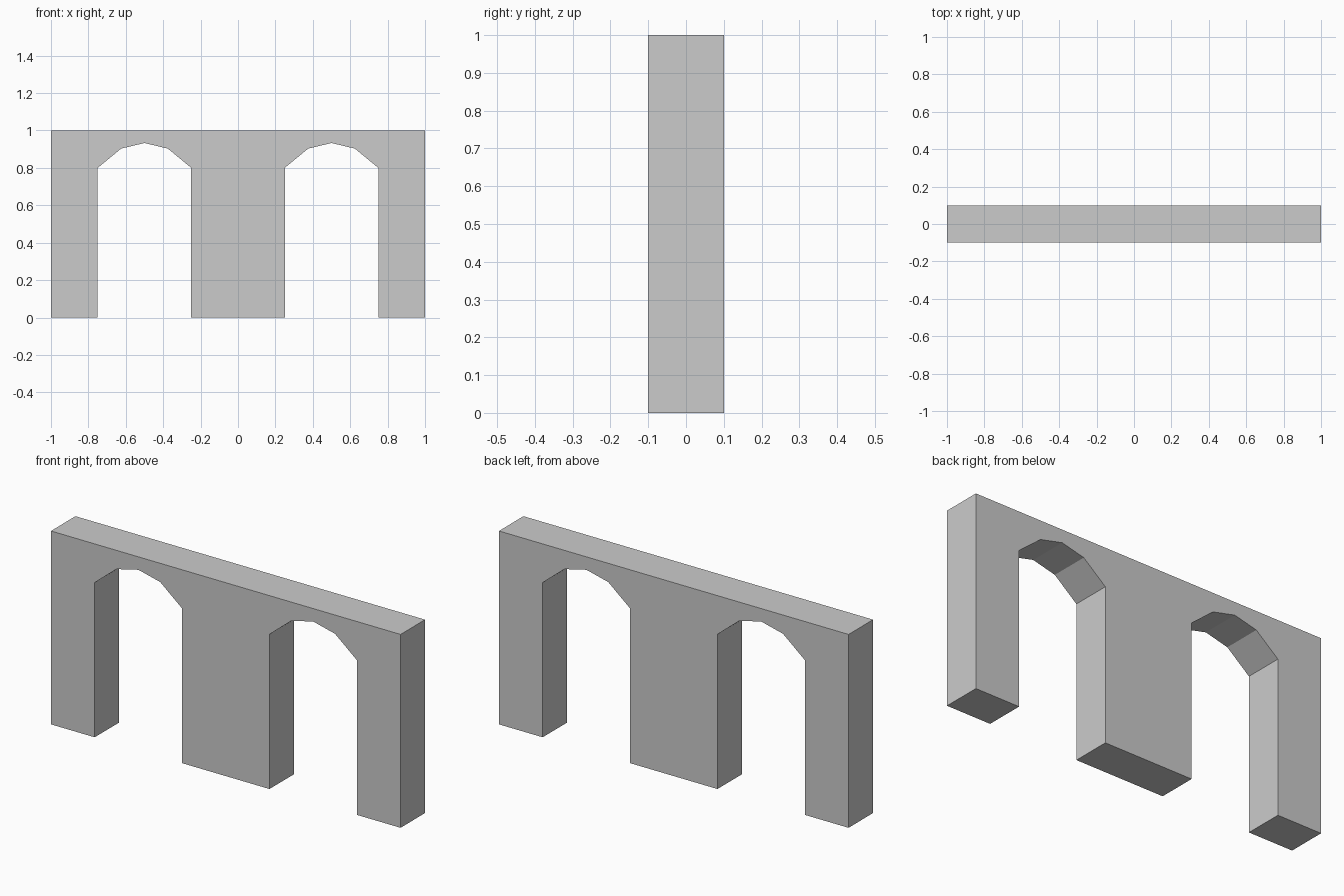
import bpy
import bmesh
from mathutils import Vector

if "Cube" in bpy.data.objects:
    bpy.data.objects.remove(bpy.data.objects["Cube"])

HALF_LENGTH, HALF_DEPTH, HEIGHT = 1.0, 0.1, 1.0
ARCH_CENTRES = (-0.5, 0.5)
# Arch opening, relative to its centre line: (x offset, z)
ARCH = [(-0.25, 0), (-0.25, 0.8), (-0.125, 0.903), (0, 0.933),
        (0.125, 0.903), (0.25, 0.8), (0.25, 0)]


def extrude_profile(name, profile, half_depth):
    """Make a solid from an x-z outline, extruded along y."""
    bm = bmesh.new()
    face = bm.faces.new([bm.verts.new((x, -half_depth, z)) for x, z in profile])
    result = bmesh.ops.extrude_face_region(bm, geom=[face], use_keep_orig=True)
    verts = [g for g in result["geom"] if isinstance(g, bmesh.types.BMVert)]
    bmesh.ops.translate(bm, verts=verts, vec=Vector((0, 2 * half_depth, 0)))
    bmesh.ops.recalc_face_normals(bm, faces=bm.faces[:])
    mesh = bpy.data.meshes.new(name)
    bm.to_mesh(mesh)
    bm.free()
    obj = bpy.data.objects.new(name, mesh)
    bpy.context.collection.objects.link(obj)
    return obj


# Wall outline: along the ground through both arches, then back over the top
outline = [(-HALF_LENGTH, 0)]
for centre in ARCH_CENTRES:
    outline += [(centre + x, z) for x, z in ARCH]
outline += [(HALF_LENGTH, 0), (HALF_LENGTH, HEIGHT), (-HALF_LENGTH, HEIGHT)]

extrude_profile("double_arch_wall", outline, HALF_DEPTH)
